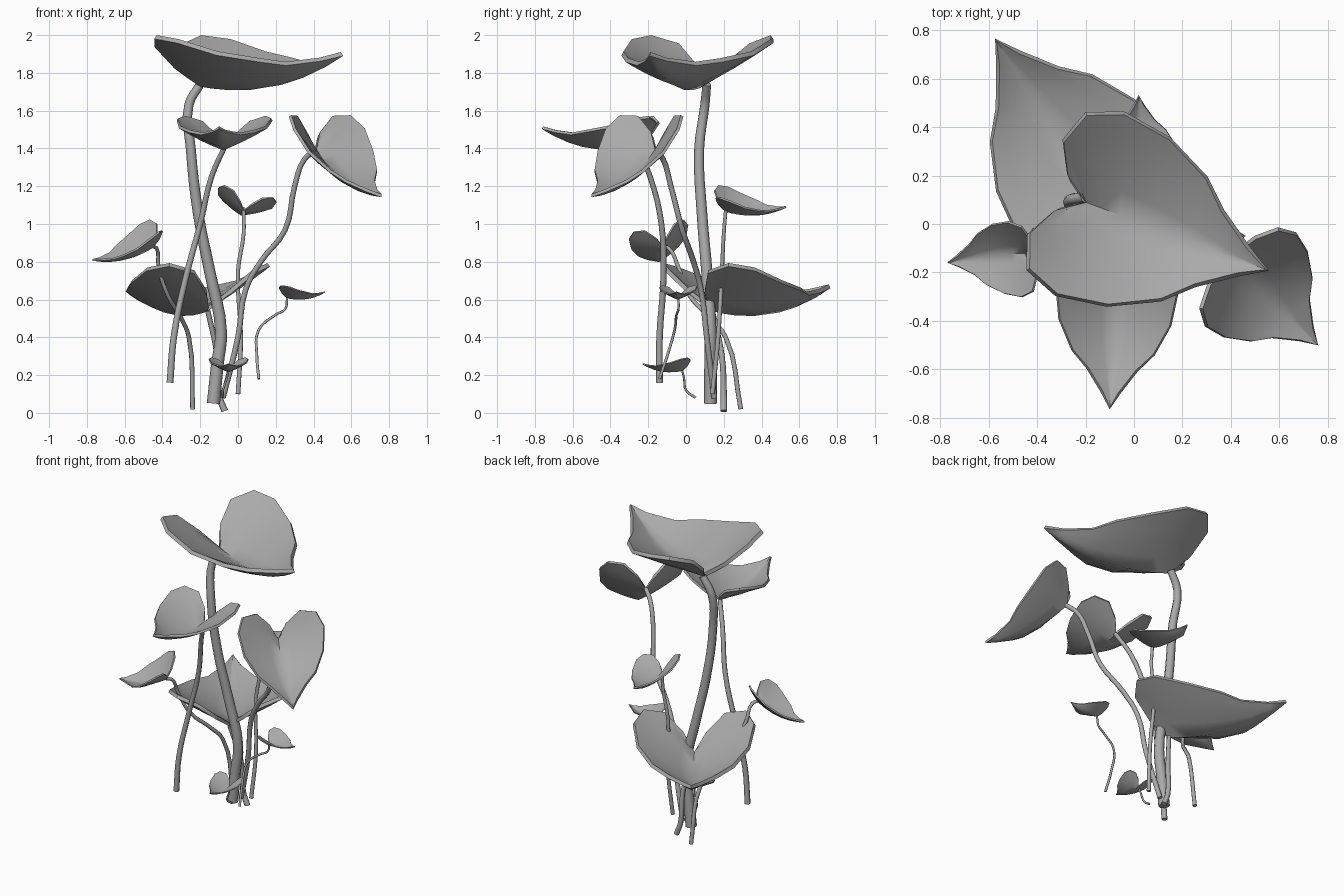
import bpy, bmesh
from mathutils import Vector

cube = bpy.data.objects.get("Cube")
if cube:
    bpy.data.objects.remove(cube, do_unlink=True)

grey = bpy.data.materials.new("plain_grey")
grey.use_nodes = True
grey.diffuse_color = (0.4, 0.4, 0.4, 1)
grey.node_tree.nodes["Principled BSDF"].inputs["Base Color"].default_value = grey.diffuse_color

# Half outline of a unit heart leaf: along, across, height, foot on the midrib
RIM = [(0, 0, 0, 0), (-.11, .10, .14, 0), (-.16, .25, .29, .02), (-.09, .42, .33, .08),
       (.08, .49, .27, .18), (.32, .45, .14, .34), (.55, .33, .05, .55),
       (.68, .20, 0, .7), (.87, .07, -.01, .87), (1, 0, 0, 1)]
STEPS = 4


def select_only(obj):
    bpy.ops.object.select_all(action='DESELECT')
    obj.select_set(True)
    bpy.context.view_layer.objects.active = obj


def leaf(name, notch, tip, up=(0, 0, 1)):
    """Folded heart leaf from its notch to its tip, opening towards up."""
    origin = Vector(notch)
    along = Vector(tip) - origin
    size = along.length
    along.normalize()
    across = Vector(up).cross(along).normalized()
    normal = along.cross(across)
    bm = bmesh.new()
    for side in (1, -1):
        rows = []
        for u, v, w, foot in RIM:
            rib = -.4 * foot * (1 - foot)
            row = []
            for k in range(STEPS + 1):
                s = k / STEPS
                a = foot + (u - foot) * s
                h = rib + (w - rib) * s - .12 * v * s * (1 - s)
                row.append(bm.verts.new(origin + size * (
                    along * a + across * (side * v * s) + normal * h)))
            rows.append(row)
        for r0, r1 in zip(rows, rows[1:]):
            for k in range(STEPS):
                quad = [r0[k], r1[k], r1[k + 1], r0[k + 1]]
                bm.faces.new(quad if side > 0 else quad[::-1])
    bmesh.ops.remove_doubles(bm, verts=bm.verts, dist=size * .002)
    bmesh.ops.dissolve_degenerate(bm, edges=bm.edges, dist=size * .001)
    bmesh.ops.recalc_face_normals(bm, faces=bm.faces)
    mesh = bpy.data.meshes.new(name)
    bm.to_mesh(mesh)
    bm.free()
    obj = bpy.data.objects.new(name, mesh)
    bpy.context.collection.objects.link(obj)
    mesh.materials.append(grey)
    solid = obj.modifiers.new("thickness", 'SOLIDIFY')
    solid.thickness = size * .03
    solid.offset = 0
    select_only(obj)
    bpy.ops.object.modifier_apply(modifier=solid.name)
    bpy.ops.object.shade_smooth_by_angle(angle=.9)


def stem(name, radius, points, taper=.75):
    """Tapering round stalk through the points."""
    curve = bpy.data.curves.new(name, 'CURVE')
    curve.dimensions = '3D'
    curve.bevel_depth = radius
    curve.bevel_resolution = 2
    curve.use_fill_caps = True
    spline = curve.splines.new('BEZIER')
    spline.resolution_u = 4
    spline.bezier_points.add(len(points) - 1)
    for i, (bp, co) in enumerate(zip(spline.bezier_points, points)):
        bp.co = co
        bp.handle_left_type = bp.handle_right_type = 'AUTO'
        bp.radius = 1 + (taper - 1) * i / (len(points) - 1)
    obj = bpy.data.objects.new(name, curve)
    bpy.context.collection.objects.link(obj)
    curve.materials.append(grey)
    select_only(obj)
    bpy.ops.object.convert(target='MESH')
    bpy.ops.object.shade_smooth_by_angle(angle=.9)


# Leaves
leaf("top_leaf", (-.2, .09, 1.74), (.55, -.19, 1.9))
leaf("lower_back_leaf", (-.16, .14, .55), (-.57, .76, .67))
leaf("front_leaf", (-.07, -.26, 1.41), (-.1, -.76, 1.51))
leaf("left_leaf", (.41, -.16, 1.39), (.76, -.5, 1.15))
leaf("back_leaf", (.03, .21, 1.07), (.02, .53, 1.09), (.25, 0, 1))
leaf("right_leaf", (-.45, -.12, .88), (-.77, -.16, .81), (-.05, -.25, 1))
leaf("small_left_leaf", (.26, -.04, .61), (.46, -.05, .64))
leaf("small_front_leaf", (-.05, -.02, .225), (-.05, -.23, .26))

# Stems, from the base up to the leaf notch
stem("main_stem", .035, [(-.13, .13, .05), (-.11, .13, .25), (-.09, .13, .43), (-.15, .11, .75),
     (-.21, .085, 1.05), (-.25, .07, 1.4), (-.26, .1, 1.63), (-.2, .11, 1.74)], .65)
stem("lower_back_stem", .018, [(-.07, .2, .01), (-.1, .2, .09), (-.11, .19, .3), (-.16, .14, .54)])
stem("front_stem", .018, [(-.36, -.14, .16), (-.34, -.14, .4), (-.28, -.12, .7),
     (-.2, -.13, 1), (-.14, -.19, 1.25), (-.07, -.26, 1.41)])
stem("left_stem", .016, [(-.08, .15, .08), (0, .11, .4), (.04, .08, .65), (.12, .04, .8),
     (.25, -.02, .97), (.3, -.08, 1.2), (.35, -.12, 1.34), (.41, -.16, 1.39)], .9)
stem("back_stem", .013, [(0, .14, .1), (.015, .17, .4), (0, .19, .75), (.03, .2, .95),
     (.03, .21, 1.07)])
stem("right_stem", .013, [(-.24, .29, .02), (-.26, .21, .4), (-.3, .13, .5), (-.37, .02, .62),
     (-.42, -.04, .77), (-.43, -.09, .87), (-.45, -.12, .88)])
stem("small_left_stem", .008, [(.11, -.14, .18), (.1, -.1, .3), (.11, -.06, .44),
     (.2, -.05, .52), (.25, -.04, .55), (.26, -.04, .61)])
stem("small_front_stem", .007, [(-.08, .05, .08), (-.08, 0, .12), (-.06, -.01, .18),
     (-.05, -.02, .225)])
